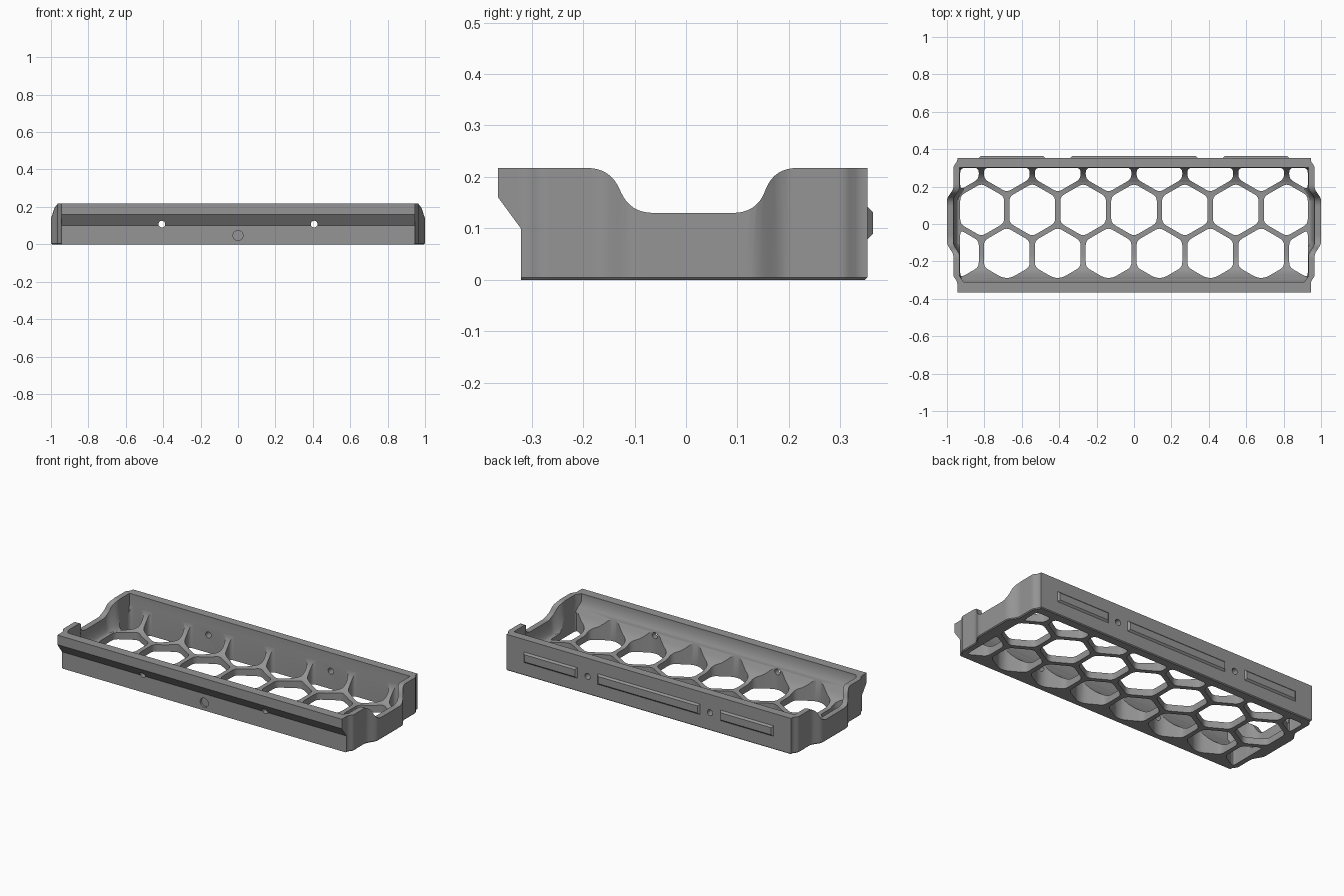
import bpy, bmesh, math
from mathutils import Vector

if "Cube" in bpy.data.objects:
    bpy.data.objects.remove(bpy.data.objects["Cube"])

H = 0.217
grey = bpy.data.materials.new("plain_grey")
grey.diffuse_color = (0.3, 0.3, 0.3, 1)
grey.use_nodes = True
grey.node_tree.nodes["Principled BSDF"].inputs["Base Color"].default_value = grey.diffuse_color


def make(name, bm):
    bmesh.ops.recalc_face_normals(bm, faces=bm.faces)
    me = bpy.data.meshes.new(name)
    bm.to_mesh(me)
    bm.free()
    me.materials.append(grey)
    ob = bpy.data.objects.new(name, me)
    bpy.context.collection.objects.link(ob)
    return ob


def loft(bm, rings):
    """Closed solid through rings of equal point count."""
    loops = [[bm.verts.new(p) for p in r] for r in rings]
    n = len(loops[0])
    for a, b in zip(loops, loops[1:]):
        for i in range(n):
            j = (i + 1) % n
            bm.faces.new((a[i], a[j], b[j], b[i]))
    bm.faces.new(loops[0][::-1])
    bm.faces.new(loops[-1])


def rounded(pts, r, steps=4):
    """Round every corner of a 2D polygon."""
    out = []
    for i, p in enumerate(pts):
        p = Vector(p)
        ends = []
        for q in (pts[i - 1], pts[(i + 1) % len(pts)]):
            d = Vector(q) - p
            ends.append(p + d.normalized() * min(r, d.length * 0.45))
        for k in range(steps + 1):
            t = k / steps
            out.append((1 - t) ** 2 * ends[0] + 2 * t * (1 - t) * p + t * t * ends[1])
    return out


def clip(poly, axis, limit, sign):
    """Keep the part of a polygon where sign * coordinate < sign * limit."""
    out = []
    for i, b in enumerate(poly):
        a = poly[i - 1]
        da, db = sign * (limit - a[axis]), sign * (limit - b[axis])
        if (da > 0) != (db > 0):
            out.append(Vector(a).lerp(Vector(b), da / (da - db)))
        if db > 0:
            out.append(Vector(b))
    return out


def cut(target, cutter):
    cutter.hide_render = True
    mod = target.modifiers.new("cut", 'BOOLEAN')
    mod.object = cutter
    mod.operation = 'DIFFERENCE'
    mod.solver = 'EXACT'
    bpy.context.view_layer.objects.active = target
    bpy.ops.object.modifier_apply(modifier=mod.name)
    bpy.data.objects.remove(cutter, do_unlink=True)


def smooth(t):
    t = max(0.0, min(1.0, t))
    return t * t * (3 - 2 * t)


def half_width(y):
    """Plan outline of the ends: narrow corners, bulged middle."""
    bulge = smooth((y + 0.175) / 0.08) * (1 - smooth((y - 0.125) / 0.075))
    corner = min(1, max(0, (y + 0.31) / 0.03)) * (1 - min(1, max(0, (y - 0.31) / 0.025)))
    return 0.945 + 0.02 * corner + 0.035 * bulge


def plan(y0, y1, z, inset, n=60):
    ys = [y0 + (y1 - y0) * i / n for i in range(n + 1)]
    right = [(half_width(y) - inset, y, z) for y in ys]
    return right + [(-x, y, z) for x, y, z in reversed(right)]


# Outer body with a fine bottom chamfer
bm = bmesh.new()
loft(bm, [plan(-0.365, 0.348, 0, 0.005), plan(-0.365, 0.353, 0.005, 0),
          plan(-0.365, 0.353, H, 0)])
tray = make("tray", bm)

# Undercut below the front lip
profile = [(-0.5, -0.1), (-0.321, -0.1), (-0.321, 0.1), (-0.3797, 0.18), (-0.5, 0.18)]
bm = bmesh.new()
loft(bm, [[(x, y, z) for y, z in profile] for x in (-1.2, 1.2)])
cut(tray, make("undercut_cutter", bm))

# Cavity: sloped front, coved back, slightly coved ends
rings = []
for k in range(9):
    a = math.pi / 2 * k / 8
    z = 0.17 - 0.13 * math.cos(a)
    if z > 0.085:
        front = -0.262 - 0.048 * (z - 0.085) / 0.085
    else:
        front = -0.17 - 0.092 * ((z - 0.04) / 0.045) ** 0.6
    rings.append(plan(front, 0.172 + 0.13 * math.sin(a), z,
                      0.033 + 0.03 * (1 - math.sin(a))))
rings.append(plan(-0.31, 0.302, 0.3, 0.033))
bm = bmesh.new()
loft(bm, rings)
cut(tray, make("cavity_cutter", bm))

# Dips in both end walls
top = H + 0.0004
dip = rounded([(-0.3, top), (-0.148, top), (-0.108, 0.13), (0.136, 0.13),
               (0.172, top), (0.29, top), (0.29, 0.4), (-0.3, 0.4)], 0.045, 8)
bm = bmesh.new()
loft(bm, [[(x, y, z) for y, z in dip] for x in (-1.2, 1.2)])
cut(tray, make("dip_cutter", bm))

# Honeycomb openings, trimmed at the walls
PITCH = 0.272
RADIUS = 0.141
bm = bmesh.new()
for row in range(3):
    cy = -0.16 + row * PITCH * math.sqrt(3) / 2
    shift = 0 if row == 1 else 0.5
    for col in range(-4, 4):
        cx = (col + shift) * PITCH
        if abs(cx) > 1:
            continue
        hexagon = [(cx + RADIUS * math.sin(i * math.pi / 3),
                    cy + RADIUS * math.cos(i * math.pi / 3)) for i in range(6)]
        for axis, limit, sign in ((0, 0.929, 1), (0, -0.929, -1), (1, 0.3, 1), (1, -0.288, -1)):
            hexagon = clip(hexagon, axis, limit, sign)
        outline = rounded(hexagon, 0.025)
        loft(bm, [[(p[0], p[1], z) for p in outline] for z in (-0.1, 0.2)])
cut(tray, make("honeycomb_cutter", bm))

# Screw holes through both long walls and a blind socket in front
bm = bmesh.new()
for x, z, r, y0, y1 in ((-0.407, 0.108, 0.018, -0.5, 0.5), (0.407, 0.108, 0.018, -0.5, 0.5),
                        (0, 0.047, 0.027, -0.5, -0.308)):
    loft(bm, [[(x + r * math.cos(i * math.pi / 12), y, z + r * math.sin(i * math.pi / 12))
               for i in range(24)] for y in (y0, y1)])
cut(tray, make("hole_cutter", bm))

# Locating ridges on the back
parts = [tray]
for name, x0, x1 in (("back_ridge_left", -0.83, -0.475), ("back_ridge_middle", -0.34, 0.34),
                     ("back_ridge_right", 0.475, 0.83)):
    bm = bmesh.new()
    loft(bm, [[(x0 + e, y, 0.079 + e), (x1 - e, y, 0.079 + e),
               (x1 - e, y, 0.142 - e), (x0 + e, y, 0.142 - e)]
              for y, e in ((0.345, 0), (0.353, 0), (0.363, 0.01))])
    parts.append(make(name, bm))

# Smooth the curves, keep the edges sharp
for ob in parts:
    bpy.ops.object.select_all(action='DESELECT')
    ob.select_set(True)
    bpy.context.view_layer.objects.active = ob
    bpy.ops.object.shade_smooth_by_angle(angle=math.radians(30))
